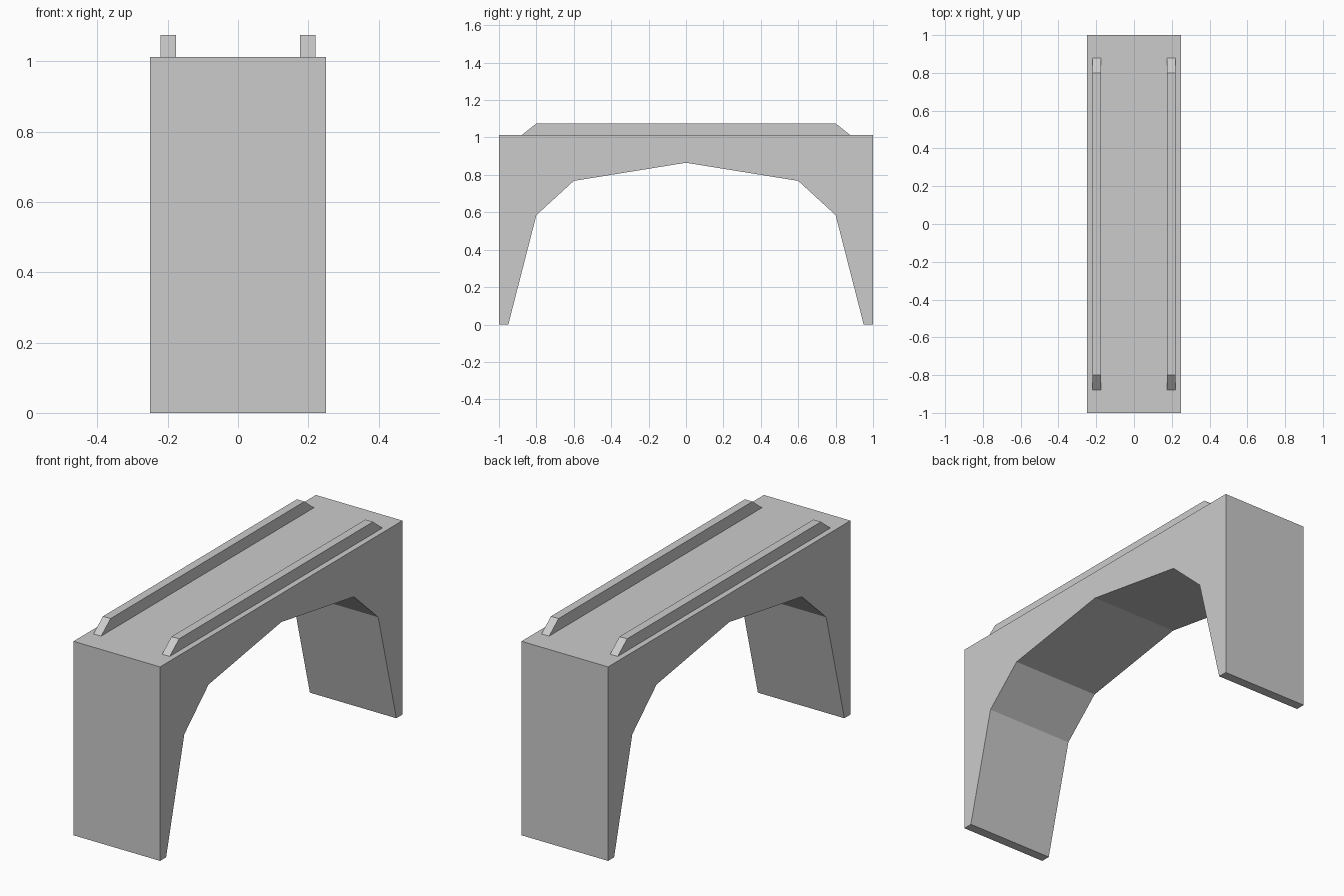
import bpy
import bmesh

if "Cube" in bpy.data.objects:
    bpy.data.objects.remove(bpy.data.objects["Cube"])


def extrude_profile(name, points, x0, x1):
    """Extrude a closed (y, z) outline along x from x0 to x1."""
    bm = bmesh.new()
    face = bm.faces.new([bm.verts.new((x0, y, z)) for y, z in points])
    ext = bmesh.ops.extrude_face_region(bm, geom=[face])
    moved = [v for v in ext["geom"] if isinstance(v, bmesh.types.BMVert)]
    bmesh.ops.translate(bm, verts=moved, vec=(x1 - x0, 0, 0))
    bmesh.ops.recalc_face_normals(bm, faces=bm.faces)
    mesh = bpy.data.meshes.new(name)
    bm.to_mesh(mesh)
    bm.free()
    obj = bpy.data.objects.new(name, mesh)
    bpy.context.collection.objects.link(obj)
    return obj


def mirrored(half):
    """Complete a symmetric outline from its +y half."""
    return half + [(-y, z) for y, z in reversed(half) if y != 0]


DECK_Z = 1.013

# Arched bridge body: underside from crown to foot, then up the outer wall
arch = [(0, 0.865), (0.6, 0.768), (0.8, 0.585), (0.95, 0), (1, 0), (1, DECK_Z)]
extrude_profile("arch_body", mirrored(arch), -0.25, 0.25)

# Two raised kerb rails with sloping ends
rail = mirrored([(0.878, DECK_Z), (0.8, 1.075)])
for side, x in (("left", -0.198), ("right", 0.198)):
    extrude_profile(side + "_rail", rail, x - 0.022, x + 0.022)
